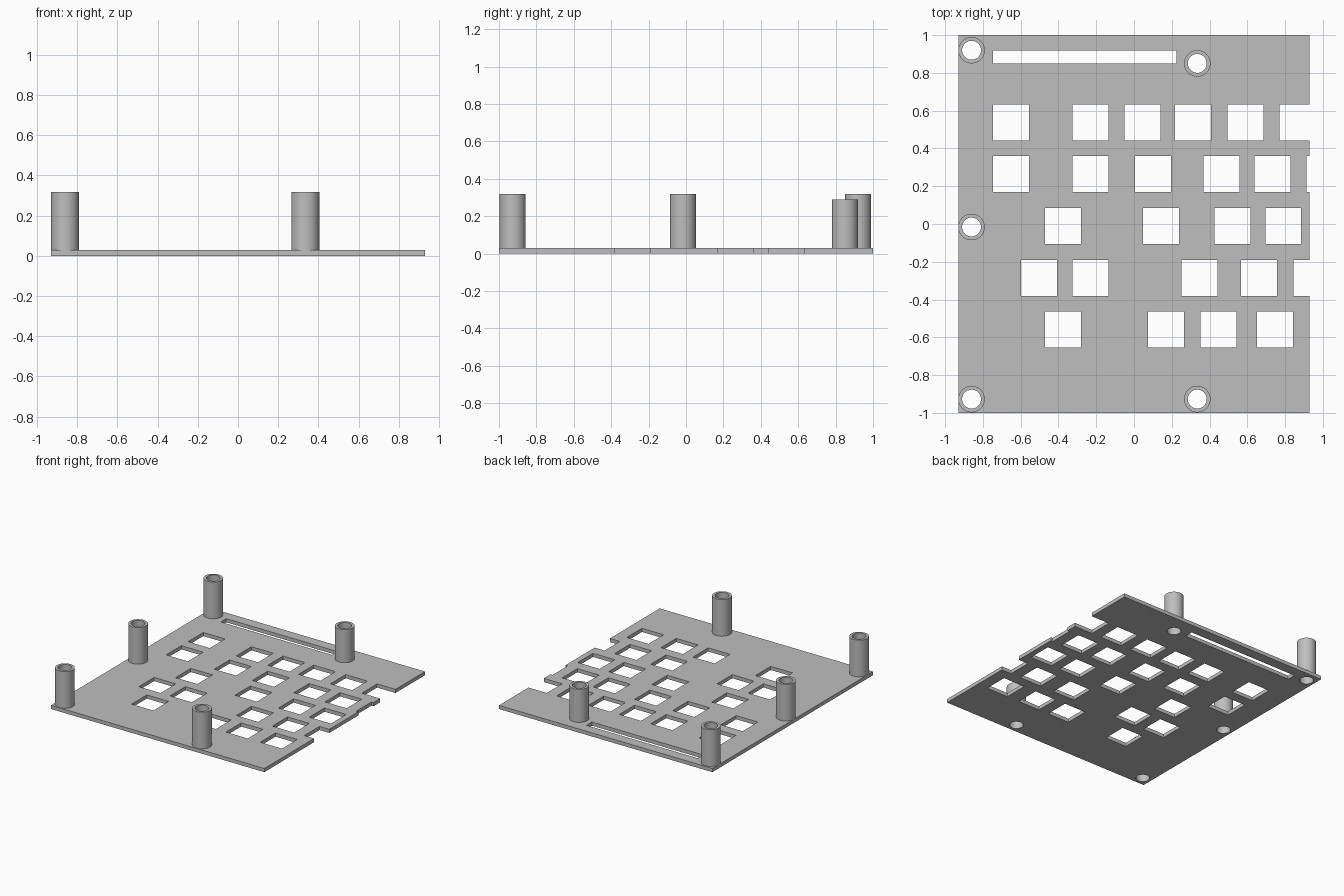
import bpy
import bmesh
import math
from mathutils import Matrix, Vector

if "Cube" in bpy.data.objects:
    bpy.data.objects.remove(bpy.data.objects["Cube"], do_unlink=True)

THICK = 0.029
WINDOW = 0.19
OUTER, INNER = 0.07, 0.05
SIDES = 48

grey = bpy.data.materials.new("plain grey")
grey.use_nodes = True
grey.diffuse_color = (0.52, 0.52, 0.52, 1)
grey.node_tree.nodes["Principled BSDF"].inputs["Base Color"].default_value = grey.diffuse_color


def add_box(bm, x0, x1, y0, y1, z0, z1):
    size = Matrix.Diagonal((x1 - x0, y1 - y0, z1 - z0, 1))
    centre = Vector((x0 + x1, y0 + y1, z0 + z1)) / 2
    bmesh.ops.create_cube(bm, size=1, matrix=Matrix.Translation(centre) @ size)


def make_object(name, bm):
    mesh = bpy.data.meshes.new(name)
    bm.to_mesh(mesh)
    bm.free()
    mesh.materials.append(grey)
    obj = bpy.data.objects.new(name, mesh)
    bpy.context.collection.objects.link(obj)
    return obj


def activate(obj):
    bpy.ops.object.select_all(action='DESELECT')
    obj.select_set(True)
    bpy.context.view_layer.objects.active = obj


# Rows of square windows: row centre y, then the window centres in x
rows = {
    0.538: (-0.651, -0.231, 0.044, 0.312, 0.59, 0.865),
    0.265: (-0.651, -0.231, 0.101, 0.463, 0.733, 1.007),
    -0.011: (-0.376, 0.143, 0.521, 0.79),
    -0.286: (-0.503, -0.231, 0.347, 0.661, 0.939),
    -0.558: (-0.376, 0.169, 0.447, 0.746),
}

# Posts: x, y, top height
posts = {
    "back_right_post": (-0.86, 0.92, 0.318),
    "middle_right_post": (-0.86, -0.016, 0.318),
    "front_right_post": (-0.86, -0.927, 0.318),
    "back_left_post": (0.335, 0.85, 0.29),
    "front_left_post": (0.335, -0.927, 0.318),
}

# Flat plate
bm = bmesh.new()
add_box(bm, -0.93, 0.93, -1, 1, 0, THICK)
plate = make_object("plate", bm)

# Cutter with the windows, the long slot and the post bores
bm = bmesh.new()
half = WINDOW / 2
for y, centres in rows.items():
    for x in centres:
        add_box(bm, x - half, x + half, y - half, y + half, -0.1, 0.1)
add_box(bm, -0.746, 0.225, 0.85, 0.918, -0.1, 0.1)
for x, y, top in posts.values():
    bmesh.ops.create_cone(bm, cap_ends=True, segments=SIDES, radius1=INNER, radius2=INNER,
                          depth=0.2, matrix=Matrix.Translation((x, y, 0)))
cutter = make_object("plate_cutter", bm)
cutter.hide_render = True

cut = plate.modifiers.new("openings", 'BOOLEAN')
cut.operation = 'DIFFERENCE'
cut.solver = 'EXACT'
cut.object = cutter
activate(plate)
bpy.ops.object.modifier_apply(modifier=cut.name)
bpy.data.objects.remove(cutter, do_unlink=True)
bpy.ops.object.shade_smooth_by_angle(angle=math.radians(30))


# Hollow posts: a rectangular wall section spun about the post axis
def make_post(name, x, y, top):
    bm = bmesh.new()
    section = [(INNER, THICK), (OUTER, THICK), (OUTER, top), (INNER, top)]
    rings = []
    for i in range(SIDES):
        a = math.tau * i / SIDES
        rings.append([bm.verts.new((x + r * math.cos(a), y + r * math.sin(a), z))
                      for r, z in section])
    for i, ring in enumerate(rings):
        following = rings[(i + 1) % SIDES]
        for j in range(len(section)):
            k = (j + 1) % len(section)
            bm.faces.new((ring[j], following[j], following[k], ring[k]))
    bmesh.ops.recalc_face_normals(bm, faces=bm.faces)
    activate(make_object(name, bm))
    bpy.ops.object.shade_smooth_by_angle(angle=math.radians(30))


for name, place in posts.items():
    make_post(name, *place)
